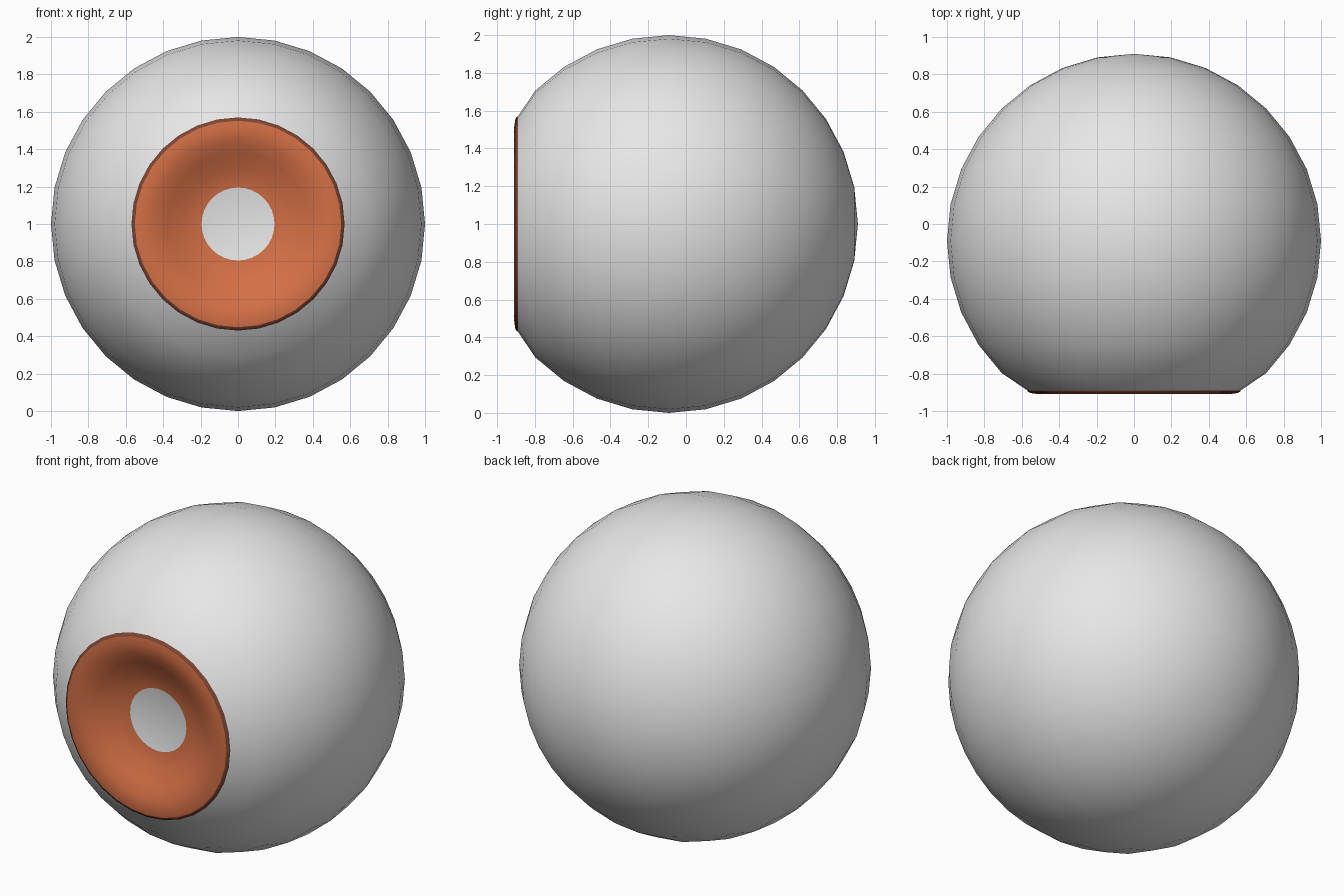
import bpy, bmesh, math
from mathutils import Matrix, Vector

if "Cube" in bpy.data.objects:
    bpy.data.objects.remove(bpy.data.objects["Cube"])

SIDES = 32
CENTRE = Vector((0, -0.09, 1))


def material(name, rgb):
    mat = bpy.data.materials.new(name)
    mat.use_nodes = True
    mat.diffuse_color = (*rgb, 1)
    mat.node_tree.nodes["Principled BSDF"].inputs["Base Color"].default_value = (*rgb, 1)
    return mat


def lathe(name, profile, mats, outward, pick=lambda radius: 0):
    """Spin (radius, forward distance) points about the y axis, smooth shaded."""
    bm = bmesh.new()
    verts = [bm.verts.new((r, -d, 0)) for r, d in profile]
    edges = [bm.edges.new(pair) for pair in zip(verts, verts[1:])]
    bmesh.ops.spin(bm, geom=verts + edges, cent=(0, 0, 0), axis=(0, 1, 0),
                   angle=math.tau, steps=SIDES)
    bmesh.ops.remove_doubles(bm, verts=bm.verts, dist=0.0005)
    bm.normal_update()
    for face in bm.faces:
        mid = face.calc_center_median()
        if face.normal.dot(outward(mid)) < 0:
            face.normal_flip()
        face.smooth = True
        face.material_index = pick(math.hypot(mid.x, mid.z))
    bmesh.ops.transform(bm, matrix=Matrix.Translation(CENTRE), verts=bm.verts)
    mesh = bpy.data.meshes.new(name)
    bm.to_mesh(mesh)
    bm.free()
    for mat in mats:
        mesh.materials.append(mat)
    obj = bpy.data.objects.new(name, mesh)
    bpy.context.collection.objects.link(obj)
    return obj


grey = material("light grey", (0.8, 0.8, 0.8))
orange = material("burnt orange", (0.66, 0.16, 0.06))
brown = material("dark brown", (0.2, 0.06, 0.035))

# Ball, open at the front, with its pole at the back
step = math.tau / SIDES
ball = [(math.sin(i * step), math.cos(i * step)) for i in range(4, SIDES // 2 + 1)]
lathe("eyeball", [(0.57, 0.8)] + ball, [grey], lambda mid: mid)

# Thin dark edge round the iris
lathe("iris_edge", [(0.57, 0.8), (0.567, 0.807), (0.552, 0.814)], [brown],
      lambda mid: Vector((mid.x, -1, mid.z)))

# Dished iris with a shallow pupil at its bottom
dish = [(0.552, 0.814), (0.51, 0.82), (0.45, 0.808), (0.38, 0.775),
        (0.29, 0.725), (0.195, 0.7), (0, 0.69)]
lathe("iris_and_pupil", dish, [orange, grey], lambda mid: Vector((0, -1, 0)),
      lambda radius: 1 if radius < 0.19 else 0)
